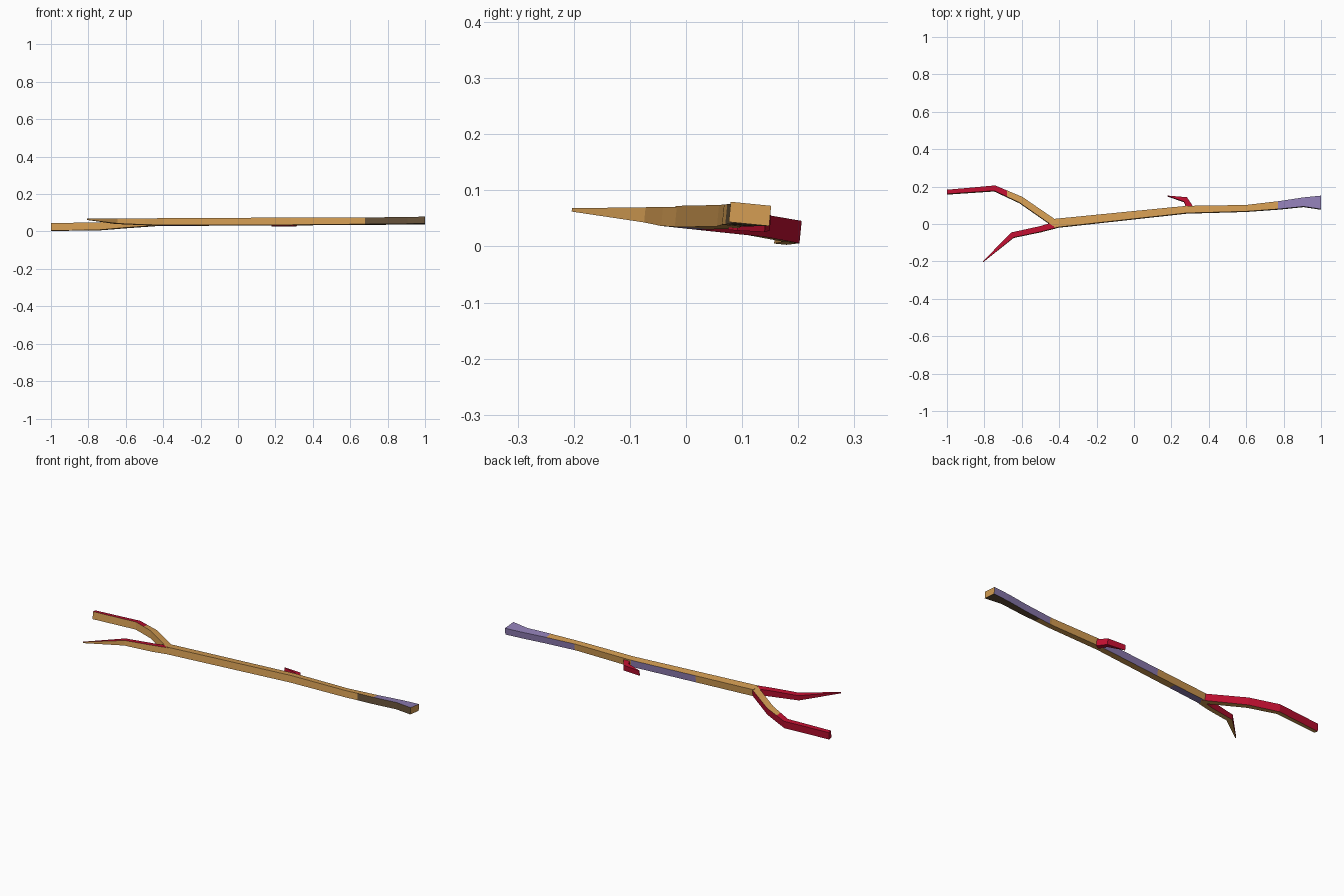
import bpy, bmesh
from mathutils import Vector

if "Cube" in bpy.data.objects:
    bpy.data.objects.remove(bpy.data.objects["Cube"])

ROLL = 0.1  # the whole stick is rolled slightly about its length


def srgb(r, g, b):
    f = lambda c: c / 12.92 if c <= 0.04045 else ((c + 0.055) / 1.055) ** 2.4
    return (f(r / 255), f(g / 255), f(b / 255), 1)


COLOURS = {"tan": srgb(212, 157, 83), "dark_brown": srgb(100, 80, 56),
           "lavender": srgb(145, 127, 182), "red": srgb(190, 15, 48)}
MATS = []
for name, col in COLOURS.items():
    m = bpy.data.materials.new(name)
    m.diffuse_color = col
    m.use_nodes = True
    m.node_tree.nodes["Principled BSDF"].inputs["Base Color"].default_value = m.diffuse_color
    MATS.append(m)
TAN, DARK, LAVENDER, RED = range(4)


def limb(name, path, rule, cuts=()):
    """Square tube through (x, y, z, width, height) points, coloured by side and x."""
    bm = bmesh.new()
    pts = [Vector(p[:2]) for p in path]
    rings = []
    for i, (x, y, z, w, h) in enumerate(path):
        a = (pts[i] - pts[i - 1]).normalized() if i else None
        b = (pts[i + 1] - pts[i]).normalized() if i < len(path) - 1 else None
        t = ((a or b) + (b or a)).normalized()
        scale = 1 / max(0.7, t.dot(a or b))
        n = Vector((-t.y, t.x)) * scale * w / 2
        ring = []
        for s, u in ((-1, -1), (1, -1), (1, 1), (-1, 1)):
            dz = u * h / 2
            ring.append(bm.verts.new((x + s * n.x, y + s * n.y + ROLL * dz,
                                      z + dz - ROLL * s * n.y)))
        rings.append(ring)
    for r, q in zip(rings, rings[1:]):
        for k in range(4):
            bm.faces.new((r[k], r[(k + 1) % 4], q[(k + 1) % 4], q[k]))
    bm.faces.new(rings[0])
    bm.faces.new(rings[-1])
    for c in cuts:  # colour boundaries
        bmesh.ops.bisect_plane(bm, geom=bm.verts[:] + bm.edges[:] + bm.faces[:],
                               plane_co=(c, 0, 0), plane_no=(1, 0, 0))
    bmesh.ops.recalc_face_normals(bm, faces=bm.faces[:])
    for f in bm.faces:
        n = f.normal
        if abs(n.z) > 0.7:
            side = "top" if n.z > 0 else "bottom"
        elif abs(n.x) > 0.93:
            side = "cap"
        else:
            side = "back" if n.y > 0 else "front"
        f.material_index = rule(side, f.calc_center_median().x)
    me = bpy.data.meshes.new(name)
    bm.to_mesh(me)
    bm.free()
    for m in MATS:
        me.materials.append(m)
    ob = bpy.data.objects.new(name, me)
    bpy.context.collection.objects.link(ob)
    return ob


# main stick, flared at its broken end
def stick_rule(side, x):
    if side == "top":
        return LAVENDER if x > 0.77 else TAN
    if side == "front":
        return DARK if x > 0.68 else TAN
    if side == "back":
        return LAVENDER if x > 0.61 or -0.1 < x < 0.27 else TAN
    if side == "bottom":
        return DARK if x > 0.68 else LAVENDER if x < -0.22 else TAN
    return TAN


limb("main_stick", [
    (-0.43, 0.002, 0.051, 0.046, 0.038),
    (0.28, 0.076, 0.053, 0.038, 0.038),
    (0.6, 0.083, 0.055, 0.034, 0.036),
    (0.78, 0.1, 0.056, 0.042, 0.036),
    (0.905, 0.116, 0.057, 0.048, 0.036),
    (1.0, 0.114, 0.058, 0.072, 0.036)],
    stick_rule, (0.77, 0.68, 0.61, 0.27, -0.1, -0.22))


# rear fork, bending outward to a blunt end
def rear_rule(side, x):
    if side in ("back", "cap"):
        return RED
    return RED if side == "top" and x < -0.68 else TAN


limb("rear_fork", [
    (-1.0, 0.17, 0.024, 0.022, 0.04),
    (-0.745, 0.19, 0.027, 0.028, 0.04),
    (-0.605, 0.128, 0.038, 0.034, 0.039),
    (-0.42, 0.0, 0.05, 0.036, 0.036)],
    rear_rule, (-0.68,))

# front fork, tapering to a point
limb("front_fork", [
    (-0.807, -0.202, 0.065, 0.004, 0.006),
    (-0.65, -0.06, 0.055, 0.029, 0.027),
    (-0.5, -0.028, 0.052, 0.03, 0.034),
    (-0.4, 0.0, 0.051, 0.034, 0.035)],
    lambda side, x: RED if side in ("top", "back") else TAN)

# small twig on the back of the stick
limb("twig", [
    (0.18, 0.149, 0.042, 0.003, 0.028),
    (0.275, 0.13, 0.043, 0.026, 0.032),
    (0.3, 0.085, 0.046, 0.034, 0.034)],
    lambda side, x: RED)
